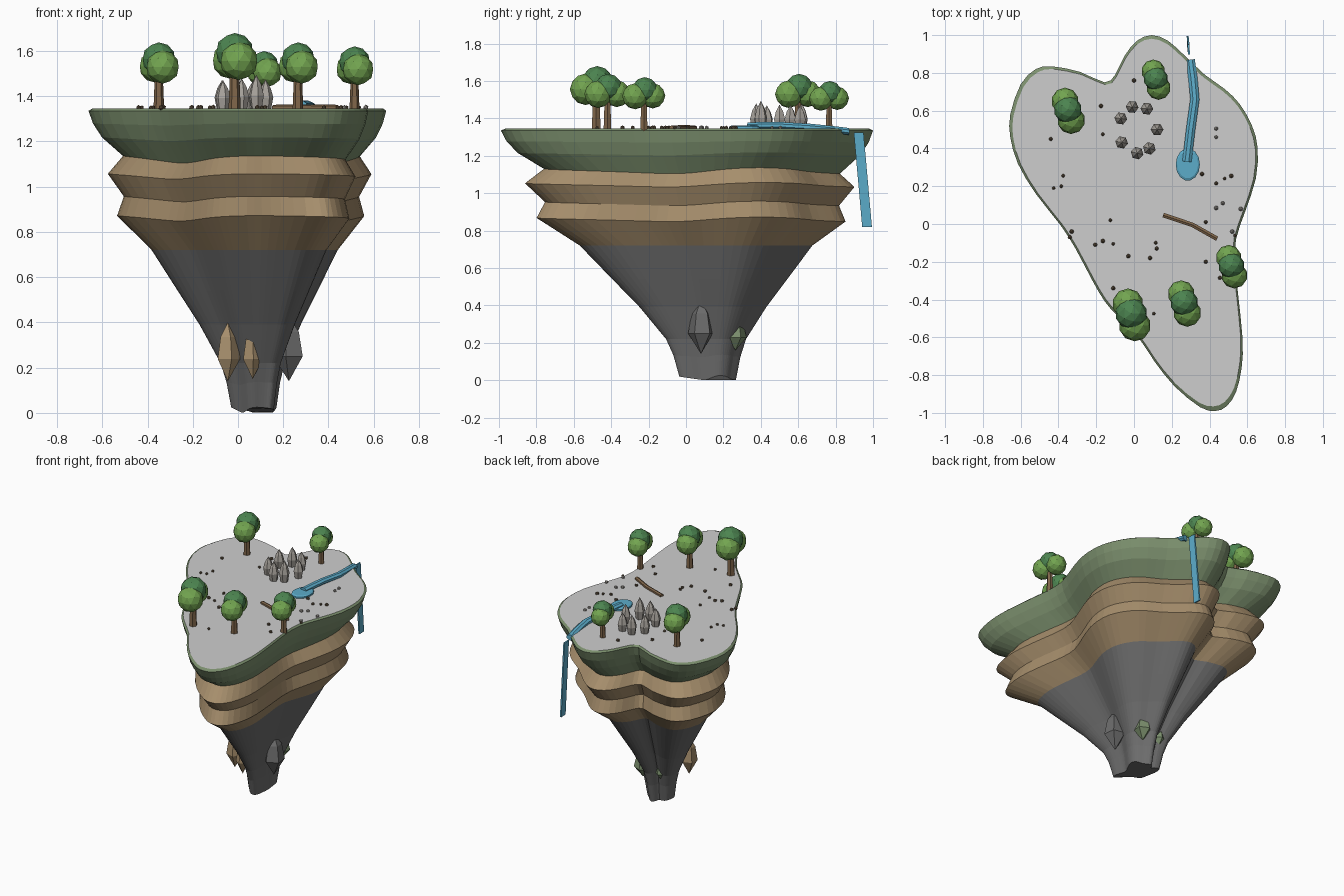
import bpy, bmesh, math, random
from mathutils import Vector, Matrix

if "Cube" in bpy.data.objects:
    bpy.data.objects.remove(bpy.data.objects["Cube"])

random.seed(4)
TOP = 1.342


def mat(name, r, g, b):
    m = bpy.data.materials.new(name)
    lin = [((c / 255 + 0.055) / 1.055) ** 2.4 for c in (r, g, b)]
    m.diffuse_color = (*lin, 1)
    m.use_nodes = True
    m.node_tree.nodes["Principled BSDF"].inputs["Base Color"].default_value = m.diffuse_color
    return m


GROUND = mat("pale ground", 206, 206, 206)
MOSS = mat("mossy green", 124, 144, 110)
EARTH = mat("tan earth", 166, 142, 108)
ROCK = mat("dark rock", 108, 108, 108)
LEAF = mat("light leaves", 114, 164, 80)
LEAF_DARK = mat("dark leaves", 76, 132, 80)
BARK = mat("bark brown", 128, 102, 74)
WATER = mat("water blue", 92, 172, 202)
STONE = mat("standing stone grey", 168, 163, 156)
PEBBLE = mat("pebble brown", 104, 88, 68)


def finish(name, bm, *mats):
    bmesh.ops.recalc_face_normals(bm, faces=bm.faces)
    me = bpy.data.meshes.new(name)
    bm.to_mesh(me)
    bm.free()
    for m in mats:
        me.materials.append(m)
    ob = bpy.data.objects.new(name, me)
    bpy.context.collection.objects.link(ob)
    return ob


def loft(bm, rings):
    """Skin closed rings of points, capping both ends; returns faces per band."""
    vs = [[bm.verts.new(p) for p in r] for r in rings]
    n = len(vs[0])
    bands = [[bm.faces.new((a[i], a[(i + 1) % n], b[(i + 1) % n], b[i])) for i in range(n)]
             for a, b in zip(vs, vs[1:])]
    return bands, bm.faces.new(vs[0]), bm.faces.new(vs[-1])


def spindle(name, x, y, profile, sides, m, sx=1.0, sy=1.0, turn=0.0):
    """Upright lathe from (radius, z) pairs."""
    rings = []
    for r, z in profile:
        rings.append([(x + sx * r * math.cos(turn + math.tau * i / sides),
                       y + sy * r * math.sin(turn + math.tau * i / sides), z) for i in range(sides)])
    bm = bmesh.new()
    loft(bm, rings)
    bmesh.ops.remove_doubles(bm, verts=bm.verts, dist=1e-4)
    return finish(name, bm, m)


def tube(name, pts, rx, rz, sides, m):
    """Level path swept with an oval section."""
    pts = [Vector(p) for p in pts]
    rings = []
    for i, p in enumerate(pts):
        d = pts[min(i + 1, len(pts) - 1)] - pts[max(i - 1, 0)]
        side = Vector((d.y, -d.x, 0)).normalized()
        rings.append([p + side * rx * math.cos(math.tau * (k + .5) / sides)
                      + Vector((0, 0, rz * math.sin(math.tau * (k + .5) / sides))) for k in range(sides)])
    bm = bmesh.new()
    loft(bm, rings)
    return finish(name, bm, m)


# Island: shoreline outline, scaled towards a centre at each level
SHORE = [(.655, .40), (.645, .24), (.59, .07), (.54, -.08), (.535, -.22), (.55, -.36), (.575, -.61),
         (.57, -.76), (.54, -.89), (.49, -.965), (.43, -.99), (.35, -.97), (.215, -.86), (.11, -.73),
         (.03, -.61), (-.085, -.49), (-.155, -.41), (-.22, -.30), (-.31, -.13), (-.39, -.005),
         (-.52, .16), (-.615, .32), (-.655, .46), (-.655, .58), (-.60, .74), (-.52, .82),
         (-.435, .835), (-.285, .805), (-.155, .75), (-.10, .79), (-.05, .89), (.015, .97),
         (.095, 1.0), (.18, .97), (.27, .89), (.375, .79), (.48, .715), (.56, .635), (.625, .52)]
shore = []
P = [Vector(p) for p in SHORE]
for i in range(len(P)):
    a, b, c, d = P[i - 1], P[i], P[(i + 1) % len(P)], P[(i + 2) % len(P)]
    shore += [b, (9 * (b + c) - a - d) / 16]
CENTRE = Vector((.083, .135))
# (z, scale, material of the band below, height ripple)
LEVELS = [(1.345, .978, 1, 0), (1.335, 1, 1, 0), (1.275, .973, 1, .004), (1.21, .92, 1, .008),
          (1.12, .795, 2, .016), (1.045, .885, 2, .012), (.945, .79, 2, .012), (.86, .83, 2, .012),
          (.72, .625, 3, 0), (.54, .47, 3, 0), (.39, .34, 3, 0), (.22, .215, 3, 0),
          (.13, .18, 3, .006), (.013, .152, 3, .012)]
rings = []
for z, s, _, w in LEVELS:
    ring = []
    for p in shore:
        d = p - CENTRE
        q = CENTRE + d * s
        ring.append((q.x, q.y, z + w * math.sin(3 * math.atan2(d.y, d.x))))
    rings.append(ring)
bm = bmesh.new()
bands, top, bottom = loft(bm, rings)
for band, lv in zip(bands, LEVELS):
    for f in band:
        f.material_index = lv[2]
bottom.material_index = 3
finish("island", bm, GROUND, MOSS, EARTH, ROCK)

# Rock shards clinging to the lower cone
for k, (x, y, r, z0, z1, m) in enumerate([
        (-.045, .03, .055, .14, .40, EARTH), (.065, -.04, .045, .15, .38, EARTH),
        (.225, .08, .07, .14, .43, ROCK), (.15, .265, .06, .16, .34, MOSS), (.01, .245, .055, .15, .33, MOSS)]):
    h = z1 - z0
    spindle(f"shard_{k + 1}", x, y, [(0, z0), (r, z0 + .38 * h), (r * .72, z0 + .75 * h), (0, z1)], 5, m, turn=k)

# Trees: trunk with three leaf clumps
for k, (x, y, s) in enumerate([(-.35, .60, 1), (.115, .765, .87), (-.015, -.48, 1.14),
                               (.265, -.42, 1), (.515, -.225, .94)]):
    spindle(f"trunk_{k + 1}", x, y, [(.024 * s, TOP - .01), (.017 * s, TOP + .17 * s)], 6, BARK)
    bm = bmesh.new()
    for dx, dy, dz, r, mi in [(0, .005, .222, .074, 1), (-.015, .05, .19, .072, 0), (.017, -.05, .187, .074, 0)]:
        out = bmesh.ops.create_icosphere(bm, subdivisions=2, radius=r * s,
                                         matrix=Matrix.Translation((x + dx * s, y + dy * s, TOP + dz * s)))
        for f in {f for v in out["verts"] for f in v.link_faces}:
            f.material_index = mi
    finish(f"leaves_{k + 1}", bm, LEAF, LEAF_DARK)

# Ring of standing stones
for k, deg in enumerate((0, 62, 107, 152, 213, 268, 307)):
    a = math.radians(deg)
    h = random.uniform(.125, .155)
    spindle(f"standing_stone_{k + 1}", .02 + .102 * math.cos(a), .5 + .125 * math.sin(a),
            [(.022, TOP - .01), (.034, TOP + .4 * h), (.022, TOP + .72 * h), (0, TOP + h)], 6, STONE, turn=k)

# Pebbles scattered on the ground
BROWN = [(0, .76), (-.175, .625), (-.165, .475), (-.44, .45), (-.375, .255), (-.385, .2), (-.425, .19),
         (-.125, .02), (-.33, -.04), (-.34, -.07), (-.165, -.09), (-.205, -.11), (-.11, -.105), (.115, -.1),
         (.12, -.13), (.085, -.18), (-.03, -.17), (-.11, -.34), (.105, -.475), (.38, -.2), (.455, -.285),
         (.38, .01), (.535, -.06), (.435, .215), (.48, .24), (.515, .255), (.36, .265)]
GREY = [(.435, .505), (.435, .46), (.435, .085), (.47, .11), (.565, .08), (.52, -.04)]
for name, spots, m in (("brown_pebbles", BROWN, PEBBLE), ("grey_pebbles", GREY, STONE)):
    bm = bmesh.new()
    for x, y in spots:
        r = random.uniform(.009, .013)
        bmesh.ops.create_icosphere(bm, subdivisions=1, radius=r,
                                   matrix=Matrix.Translation((x, y, TOP + .008)))
    finish(name, bm, m)

# Fallen log
tube("log", [(.155, .047, 1.35), (.31, -.005, 1.352), (.44, -.078, 1.35)], .014, .012, 6, BARK)

# Pond, stream and waterfall
spindle("pond", .285, .315, [(1, TOP - .005), (1, TOP + .014), (.85, TOP + .02)], 14, WATER, .064, .086)
tube("stream", [(.28, .33, 1.36), (.30, .50, 1.362), (.322, .66, 1.353), (.312, .77, 1.342), (.298, .87, 1.33)],
     .026, .02, 8, WATER)
bm = bmesh.new()
loft(bm, [[(x + a, y + b, z) for a, b in ((-.004, -.026), (.006, -.026), (.004, .026), (-.006, .026))]
          for x, y, z in ((.29, .923, 1.325), (.285, .968, .82))])
finish("waterfall", bm, WATER)
